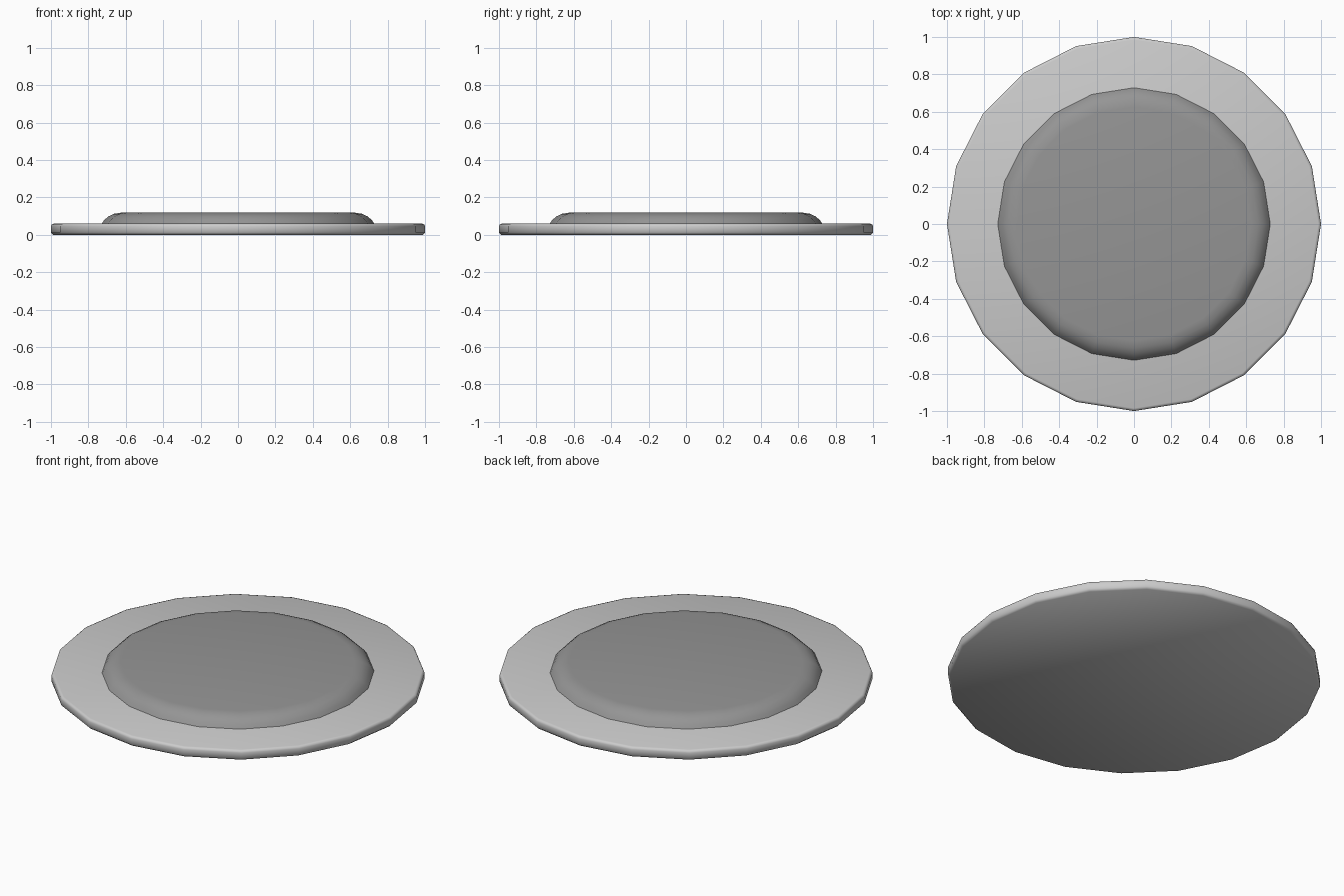
import bpy, bmesh
from math import cos, sin, pi, radians

if "Cube" in bpy.data.objects:
    bpy.data.objects.remove(bpy.data.objects["Cube"])

SIDES = 20


def lathe(name, profile, color=None):
    """Spin a (radius, z) profile into a capped solid with flat-sided outline."""
    bm = bmesh.new()
    rings = [[bm.verts.new((r * cos(2 * pi * i / SIDES), r * sin(2 * pi * i / SIDES), z))
              for i in range(SIDES)] for r, z in profile]
    for a, b in zip(rings, rings[1:]):
        for i in range(SIDES):
            j = (i + 1) % SIDES
            bm.faces.new((a[i], a[j], b[j], b[i]))
    bm.faces.new(rings[0][::-1])
    bm.faces.new(rings[-1])
    mesh = bpy.data.meshes.new(name)
    bm.to_mesh(mesh)
    bm.free()
    obj = bpy.data.objects.new(name, mesh)
    bpy.context.collection.objects.link(obj)
    if color:
        mat = bpy.data.materials.new(name + "_grey")
        mat.diffuse_color = color
        mat.use_nodes = True
        mat.node_tree.nodes["Principled BSDF"].inputs["Base Color"].default_value = mat.diffuse_color
        mesh.materials.append(mat)
    bpy.ops.object.select_all(action='DESELECT')
    obj.select_set(True)
    bpy.context.view_layer.objects.active = obj
    bpy.ops.object.shade_smooth_by_angle(angle=radians(50))
    return obj


# Wide base plate with a softened rim
lathe("base_plate", [(0.988, 0.0), (1.0, 0.012), (1.0, 0.045),
                     (0.996, 0.055), (0.985, 0.059)])

# Raised centre disc with a rounded shoulder, slightly darker
lathe("raised_disc", [(0.73, 0.057), (0.715, 0.079), (0.693, 0.098),
                      (0.664, 0.112), (0.625, 0.118)], (0.3, 0.3, 0.3, 1))
